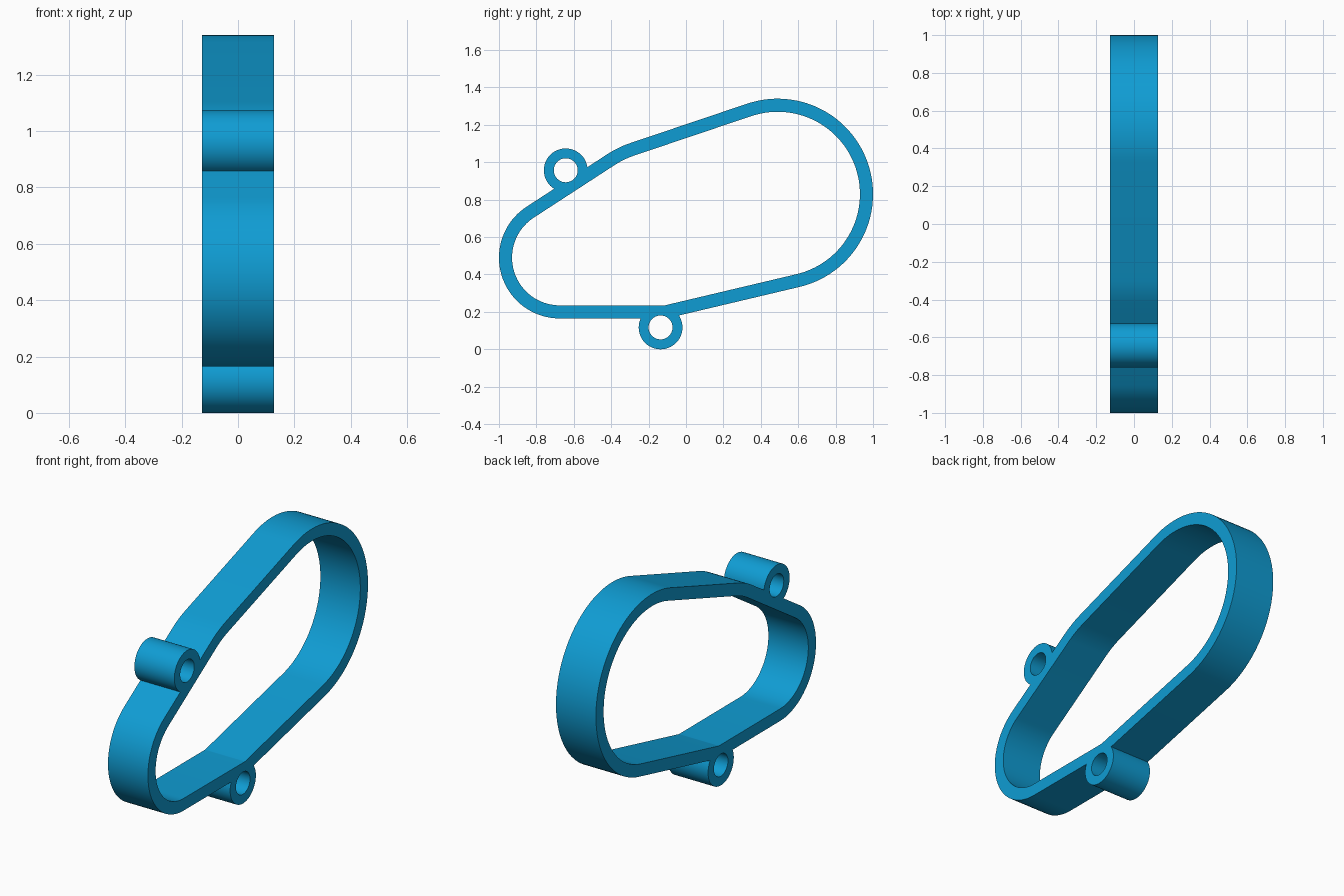
import bpy
import bmesh
from math import radians, cos, sin

if "Cube" in bpy.data.objects:
    bpy.data.objects.remove(bpy.data.objects["Cube"])

HALF = 0.127     # half the width along x
WALL = 0.07      # band thickness

blue = bpy.data.materials.new("bright_blue")
blue.diffuse_color = (0.0048, 0.335, 0.655, 1)
blue.use_nodes = True
blue.node_tree.nodes["Principled BSDF"].inputs["Base Color"].default_value = blue.diffuse_color


def arc(cy, cz, r, a0, a1, n):
    return [(cy + r * cos(radians(a0 + (a1 - a0) * i / n)),
             cz + r * sin(radians(a0 + (a1 - a0) * i / n))) for i in range(n + 1)]


def outline(inset):
    """Closed band outline: four tangent arcs joined by straight runs."""
    return (arc(-0.121, 0.264, 0.10 - inset, -90, -76.7, 3)
            + arc(0.490, 0.830, 0.51 - inset, -76.7, 108.6, 56)
            + arc(-0.121, 0.582, 0.55 - inset, 108.6, 123, 6)
            + arc(-0.675, 0.490, 0.325 - inset, 123, 270, 40))


def finish(name, bm):
    bmesh.ops.recalc_face_normals(bm, faces=bm.faces)
    mesh = bpy.data.meshes.new(name)
    bm.to_mesh(mesh)
    bm.free()
    mesh.materials.append(blue)
    obj = bpy.data.objects.new(name, mesh)
    bpy.context.collection.objects.link(obj)
    return obj


def hollow_prism(name, outer, inner, half):
    bm = bmesh.new()
    loops = [[bm.verts.new((x, y, z)) for y, z in pts]
             for pts, x in ((outer, -half), (outer, half), (inner, half), (inner, -half))]
    n = len(outer)
    for k in range(4):
        a, b = loops[k], loops[(k + 1) % 4]
        for i in range(n):
            j = (i + 1) % n
            bm.faces.new((a[i], a[j], b[j], b[i]))
    return finish(name, bm)


def rod(name, y, z, r, half):
    bm = bmesh.new()
    pts = arc(y, z, r, 0, 360, 48)[:-1]
    face = bm.faces.new([bm.verts.new((-half, a, b)) for a, b in pts])
    ext = bmesh.ops.extrude_face_region(bm, geom=[face])["geom"]
    bmesh.ops.translate(bm, vec=(2 * half, 0, 0),
                        verts=[v for v in ext if isinstance(v, bmesh.types.BMVert)])
    return finish(name, bm)


def combine(target, tool, operation):
    mod = target.modifiers.new(operation.lower(), 'BOOLEAN')
    mod.operation = operation
    mod.solver = 'EXACT'
    mod.object = tool
    bpy.context.view_layer.objects.active = target
    bpy.ops.object.modifier_apply(modifier=mod.name)
    bpy.data.objects.remove(tool)


# Closed loop band
band = hollow_prism("loop_band", outline(0), outline(WALL), HALF)

# Two bolt lugs fused to the band, then drilled through
lugs = [(-0.643, 0.957), (-0.136, 0.117)]
for y, z in lugs:
    combine(band, rod("lug", y, z, 0.117, HALF), 'UNION')
for y, z in lugs:
    combine(band, rod("lug_hole", y, z, 0.064, HALF + 0.1), 'DIFFERENCE')

# Smooth curved walls, crisp rims
bpy.ops.object.select_all(action='DESELECT')
band.select_set(True)
bpy.context.view_layer.objects.active = band
bpy.ops.object.shade_smooth_by_angle(angle=radians(30))
